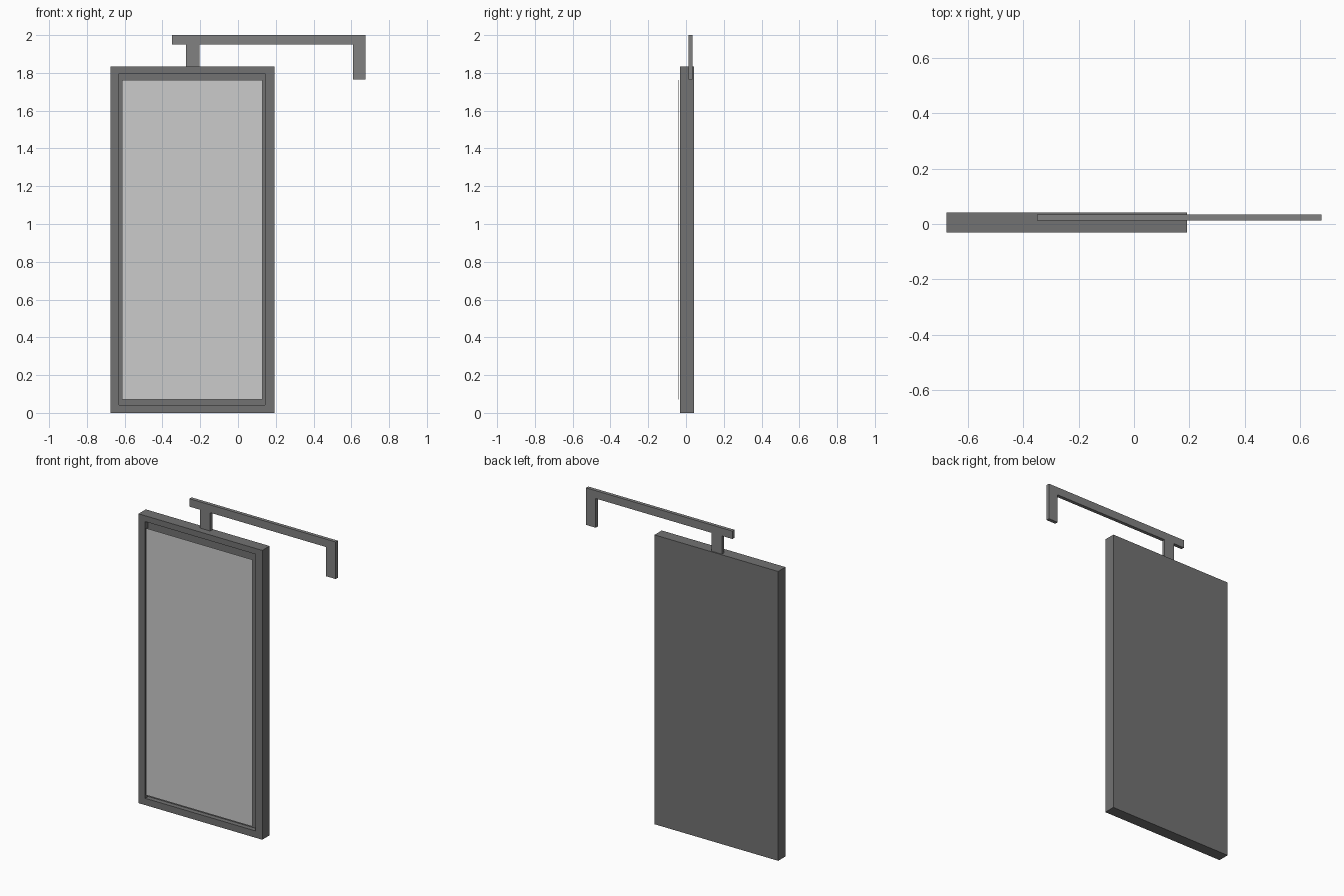
import bpy, bmesh

if "Cube" in bpy.data.objects:
    bpy.data.objects.remove(bpy.data.objects["Cube"])


def make_object(name, bm, colour=None):
    bmesh.ops.recalc_face_normals(bm, faces=bm.faces)
    mesh = bpy.data.meshes.new(name)
    bm.to_mesh(mesh)
    bm.free()
    obj = bpy.data.objects.new(name, mesh)
    bpy.context.collection.objects.link(obj)
    if colour is not None:
        mat = bpy.data.materials.new(name + "_paint")
        mat.diffuse_color = (colour, colour, colour, 1.0)
        mat.use_nodes = True
        mat.node_tree.nodes["Principled BSDF"].inputs["Base Color"].default_value = mat.diffuse_color
        mesh.materials.append(mat)
    return obj


def rect(x0, x1, z0, z1):
    return [(x0, z0), (x1, z0), (x1, z1), (x0, z1)]


def extrude_profile(bm, points, y0, y1):
    """Solid from an x-z outline; returns its front face."""
    f = [bm.verts.new((x, y0, z)) for x, z in points]
    b = [bm.verts.new((x, y1, z)) for x, z in points]
    front = bm.faces.new(f)
    bm.faces.new(b[::-1])
    for i in range(len(f)):
        j = (i + 1) % len(f)
        bm.faces.new((f[i], b[i], b[j], f[j]))
    bm.normal_update()
    return front


# Door panel: slab with a rectangular recess in its front
bm = bmesh.new()
front = extrude_profile(bm, rect(-0.676, 0.192, 0.0, 1.834), -0.031, 0.042)
bmesh.ops.inset_region(bm, faces=[front], thickness=0.046)
for v, (x, z) in zip(front.verts, rect(-0.629, 0.144, 0.043, 1.797)):
    v.co.x, v.co.z = x, z
inner = bmesh.ops.extrude_discrete_faces(bm, faces=[front])["faces"][0]
for v in inner.verts:
    v.co.y += 0.03
make_object("panel_frame", bm, 0.17)

# Thin sheet floating just in front of the recess
bm = bmesh.new()
extrude_profile(bm, rect(-0.615, 0.131, 0.071, 1.763), -0.042, -0.041)
make_object("front_sheet", bm)

# Hanger arm: post, long bar and drop-down end as one outline
arm = [(-0.276, 1.834), (-0.204, 1.834), (-0.204, 1.95), (0.609, 1.95),
       (0.609, 1.765), (0.676, 1.765), (0.676, 2.0), (-0.350, 2.0),
       (-0.350, 1.95), (-0.276, 1.95)]
bm = bmesh.new()
extrude_profile(bm, arm, 0.013, 0.035)
make_object("hanger_arm", bm, 0.22)
